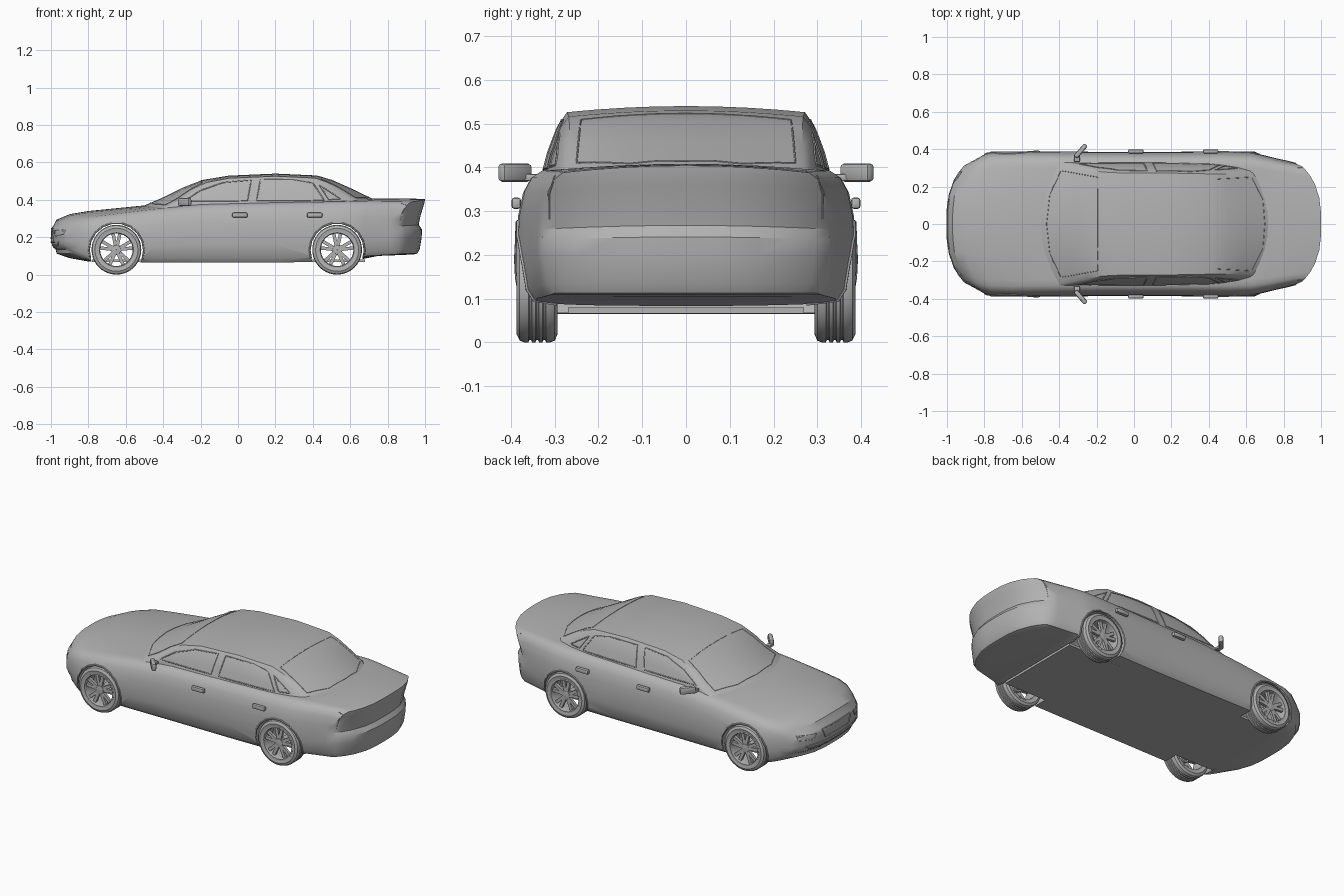
import bpy, bmesh, math
from mathutils import Matrix, Vector
from mathutils.bvhtree import BVHTree

if "Cube" in bpy.data.objects:
    bpy.data.objects.remove(bpy.data.objects["Cube"])

grey = bpy.data.materials.new("plain grey")
grey.diffuse_color = (0.45, 0.45, 0.45, 1)
grey.use_nodes = True
grey.node_tree.nodes["Principled BSDF"].inputs["Base Color"].default_value = grey.diffuse_color


def finish(name, bm):
    bmesh.ops.recalc_face_normals(bm, faces=bm.faces)
    me = bpy.data.meshes.new(name)
    bm.to_mesh(me)
    bm.free()
    ob = bpy.data.objects.new(name, me)
    bpy.context.collection.objects.link(ob)
    me.materials.append(grey)
    return ob


def activate(ob):
    bpy.ops.object.select_all(action='DESELECT')
    ob.select_set(True)
    bpy.context.view_layer.objects.active = ob


def box_grid(name, size, f):
    """Subdivided box skin whose grid points are placed by f(i, j, k)."""
    bm, cache = bmesh.new(), {}

    def vert(key):
        if key not in cache:
            cache[key] = bm.verts.new(f(*key))
        return cache[key]

    for a in range(3):
        b, c = (a + 1) % 3, (a + 2) % 3
        for end in (0, size[a] - 1):
            for p in range(size[b] - 1):
                for q in range(size[c] - 1):
                    face = []
                    for dp, dq in ((0, 0), (1, 0), (1, 1), (0, 1)):
                        key = [0, 0, 0]
                        key[a], key[b], key[c] = end, p + dp, q + dq
                        face.append(vert(tuple(key)))
                    bm.faces.new(face)
    bmesh.ops.recalc_face_normals(bm, faces=bm.faces)
    tree = BVHTree.FromBMesh(bm)
    return finish(name, bm), tree


def box(name, loc, dims, rot=0, bevel=0.0):
    bm = bmesh.new()
    m = Matrix.Translation(loc) @ Matrix.Rotation(rot, 4, 'Z') @ Matrix.Diagonal((*dims, 1))
    bmesh.ops.create_cube(bm, size=1, matrix=m)
    if bevel:
        bmesh.ops.bevel(bm, geom=bm.edges[:], offset=bevel, segments=2, affect='EDGES', profile=0.5)
    return finish(name, bm)


def lathe(bm, profile, x, z, side, n=40):
    """Closed (radius, y) loop turned about the wheel axis."""
    rings = []
    for i in range(n):
        t = 2 * math.pi * i / n
        rings.append([bm.verts.new((x + r * math.cos(t), side * y, z + r * math.sin(t))) for r, y in profile])
    for i in range(n):
        a, b = rings[i], rings[(i + 1) % n]
        for j in range(len(profile)):
            k = (j + 1) % len(profile)
            bm.faces.new((a[j], a[k], b[k], b[j]))


def trim(name, tree, pts, axis, sign, closed=True, radius=0.003):
    """Thin bead laid on a surface along a 2D outline cast along one axis."""
    hits, n = [], len(pts)
    for i in range(n if closed else n - 1):
        for s in range(6):
            p = [u + (v - u) * s / 6 for u, v in zip(pts[i], pts[(i + 1) % n])]
            p.insert(axis, 2 * sign)
            d = [0, 0, 0]
            d[axis] = -sign
            hit = tree.ray_cast(Vector(p), Vector(d))[0]
            if hit:
                hits.append(hit)
    cu = bpy.data.curves.new(name, 'CURVE')
    cu.dimensions, cu.bevel_depth, cu.bevel_resolution = '3D', radius, 1
    sp = cu.splines.new('POLY')
    sp.points.add(len(hits) - 1)
    for pt, h in zip(sp.points, hits):
        pt.co = (*h, 1)
    sp.use_cyclic_u = closed
    ob = bpy.data.objects.new(name, cu)
    bpy.context.collection.objects.link(ob)
    cu.materials.append(grey)
    activate(ob)
    bpy.ops.object.convert(target='MESH')


COLS = (-1, -.9, -.75, -.5, -.25, 0, .25, .5, .75, .9, 1)

# Lower body: x, bottom z, top edge z, crown, half width, end bow
BODY = [(-1, .135, .235, .025, .31, 3), (-.97, .112, .268, .026, .345, 3),
        (-.9, .088, .295, .028, .373, 2), (-.8, .07, .31, .03, .383, .8),
        (-.65, .066, .325, .03, .387, 0), (-.45, .065, .35, .025, .386, 0),
        (-.2, .065, .375, 0, .384, 0), (.2, .065, .385, 0, .384, 0),
        (.5, .068, .39, .003, .386, 0), (.65, .08, .393, .01, .382, -.5),
        (.75, .1, .392, .016, .371, -1.5), (.88, .105, .39, .017, .35, -2.8),
        (.94, .108, .39, .016, .338, -3.2), (1, .113, .388, .016, .326, -3.4)]
# height fraction, width factor, front setback, rear setback
ROWS = [(0, .92, .025, .04), (.08, .975, .012, .028), (.3, 1, 0, .018), (.44, 1.005, 0, .016),
        (.53, 1.003, 0, .034), (.68, .995, 0, .025), (.85, .965, .002, .01), (.95, .92, .006, .002),
        (1, .86, .012, 0)]


def body_point(i, j, k):
    x, zb, zt, crown, w, bow = BODY[i]
    h, wf, front, rear = ROWS[k]
    c = COLS[j]
    y = c * w * wf
    x += bow * abs(y) ** 3
    x += front if i == 0 else -rear if i == len(BODY) - 1 else 0
    return x, y, zb + h * (zt + crown * (1 - c * c) - zb)


body, body_tree = box_grid("body", (len(BODY), len(COLS), len(ROWS)), body_point)

# Cabin: x, top z, top half width, base half width, bow
CABIN = [(-.5, .37, .32, .325, 1), (-.4, .413, .305, .328, .9), (-.3, .463, .292, .333, .6),
         (-.19, .506, .278, .337, .25), (-.05, .529, .272, .338, 0), (.2, .54, .272, .337, 0),
         (.42, .53, .268, .333, -.1), (.5, .507, .266, .328, -.3), (.6, .463, .267, .318, -.6),
         (.72, .405, .27, .3, -1)]
SIDE = [(0, 1, 0), (.5, .5, .010), (.85, .15, .009), (1, 0, 0)]


def cabin_point(i, j, k):
    x, zt, wt, wb, bow = CABIN[i]
    h, mix, bulge = SIDE[k]
    c = COLS[j]
    y = c * (wt + (wb - wt) * mix + bulge)
    return x + bow * y * y, y, .345 + h * (zt - .014 * c * c - .345)


cabin, cabin_tree = box_grid("cabin", (len(CABIN), len(COLS), len(SIDE)), cabin_point)

# Wheel arches cut through the body
AXLES = (-.65, .53)
for ax in AXLES:
    bm = bmesh.new()
    m = Matrix.Translation((ax, 0, .13)) @ Matrix.Rotation(math.pi / 2, 4, 'X')
    bmesh.ops.create_cone(bm, cap_ends=True, segments=48, radius1=.145, radius2=.145, depth=1, matrix=m)
    cutter = finish("arch_cutter", bm)
    cutter.hide_render = True
    activate(body)
    mod = body.modifiers.new("arch", 'BOOLEAN')
    mod.operation, mod.solver, mod.object = 'DIFFERENCE', 'EXACT', cutter
    bpy.ops.object.modifier_apply(modifier=mod.name)
    bpy.data.objects.remove(cutter)

# Floor pan
box("floor_pan", (-.05, 0, .073), (1.46, .54, .014))

# Wheels with grooved tyres and paired spokes
tyre = [(.093, .30), (.115, .294), (.129, .300), (.133, .31)]
for gy in (.324, .34, .356):
    tyre += [(.133, gy - .004), (.128, gy - .002), (.128, gy + .002), (.133, gy + .004)]
tyre += [(.133, .37), (.129, .38), (.115, .387), (.098, .384)]
rim = [(.099, .385), (.099, .298), (.091, .298), (.087, .335), (.087, .372), (.091, .385)]
hub = [(.001, .376), (.024, .374), (.028, .366), (.028, .345), (.001, .345)]
for ax, axle in zip(AXLES, ("front", "rear")):
    for side, label in ((1, "left"), (-1, "right")):
        bm = bmesh.new()
        lathe(bm, tyre, ax, .133, side)
        finish(f"{axle}_{label}_tyre", bm)
        bm = bmesh.new()
        lathe(bm, rim, ax, .133, side)
        lathe(bm, hub, ax, .133, side, 20)
        for s in range(5):
            for off in (-.21, .21):
                m = (Matrix.Translation((ax, side * .365, .133))
                     @ Matrix.Rotation(2 * math.pi * s / 5 + off, 4, 'Y')
                     @ Matrix.Translation((0, 0, .054)) @ Matrix.Diagonal((.018, .016, .072, 1)))
                bmesh.ops.create_cube(bm, size=1, matrix=m)
        finish(f"{axle}_{label}_rim", bm)
    bm = bmesh.new()
    m = Matrix.Translation((ax, 0, .133)) @ Matrix.Rotation(math.pi / 2, 4, 'X')
    bmesh.ops.create_cone(bm, cap_ends=True, segments=16, radius1=.018, radius2=.018, depth=.7, matrix=m)
    finish(f"{axle}_axle", bm)

# Parts repeated on both sides
FRONT_WINDOW = [(-.29, .392), (-.2, .45), (-.08, .492), (.07, .505), (.05, .395)]
REAR_WINDOW = [(.1, .395), (.12, .507), (.3, .507), (.4, .49), (.46, .398)]
QUARTER_WINDOW = [(.485, .402), (.435, .478), (.55, .405)]
for side, label in ((1, "left"), (-1, "right")):
    box(f"{label}_mirror", (-.285, side * .391, .388), (.026, .088, .042), -side * .72, .009)
    box(f"{label}_mirror_stem", (-.305, side * .352, .377), (.03, .04, .016), 0, .004)
    for hx, door in ((.01, "front"), (.41, "rear")):
        box(f"{label}_{door}_handle", (hx, side * .388, .318), (.082, .022, .026), 0, .007)
    for pts, nm in ((FRONT_WINDOW, "front_window"), (REAR_WINDOW, "rear_window"),
                    (QUARTER_WINDOW, "quarter_window")):
        trim(f"{label}_{nm}_trim", cabin_tree, pts, 1, side)
    for ax, axle in zip(AXLES, ("front", "rear")):
        arc = [(ax + .147 * math.cos(t), .13 + .147 * math.sin(t))
               for t in (math.radians(-20 + 20 * n) for n in range(12))]
        trim(f"{label}_{axle}_arch_lip", body_tree, arc, 1, side, False, .005)
    trim(f"{label}_headlight_trim", body_tree,
         [(side * y, z) for y, z in ((.17, .235), (.28, .24), (.28, .215), (.19, .205))], 0, -1, True, .002)
    trim(f"{label}_tail_light_trim", body_tree,
         [(side * y, z) for y, z in ((.3, .38), (.312, .34), (.312, .27))], 0, 1, False, .002)

# Glass borders, grille and intake outlines
trim("windscreen_trim", cabin_tree, [(-.195, .25), (-.195, -.25), (-.39, -.285), (-.45, -.16), (-.468, 0),
                                     (-.45, .16), (-.39, .285)], 2, 1, True, .002)
trim("rear_glass_trim", cabin_tree, [(.445, .24), (.445, -.24), (.63, -.25), (.69, -.13), (.7, 0),
                                     (.69, .13), (.63, .25)], 2, 1, True, .002)
trim("grille_trim", body_tree, [(-.13, .245), (.13, .245), (.11, .195), (-.11, .195)], 0, -1, True, .004)
trim("intake_trim", body_tree, [(-.24, .175), (.24, .175), (.22, .155), (-.22, .155)], 0, -1, True, .003)

# Smooth shading with sharp creases kept
for ob in bpy.context.scene.objects:
    if ob.type == 'MESH':
        activate(ob)
        bpy.ops.object.shade_smooth_by_angle(angle=math.radians(35))
